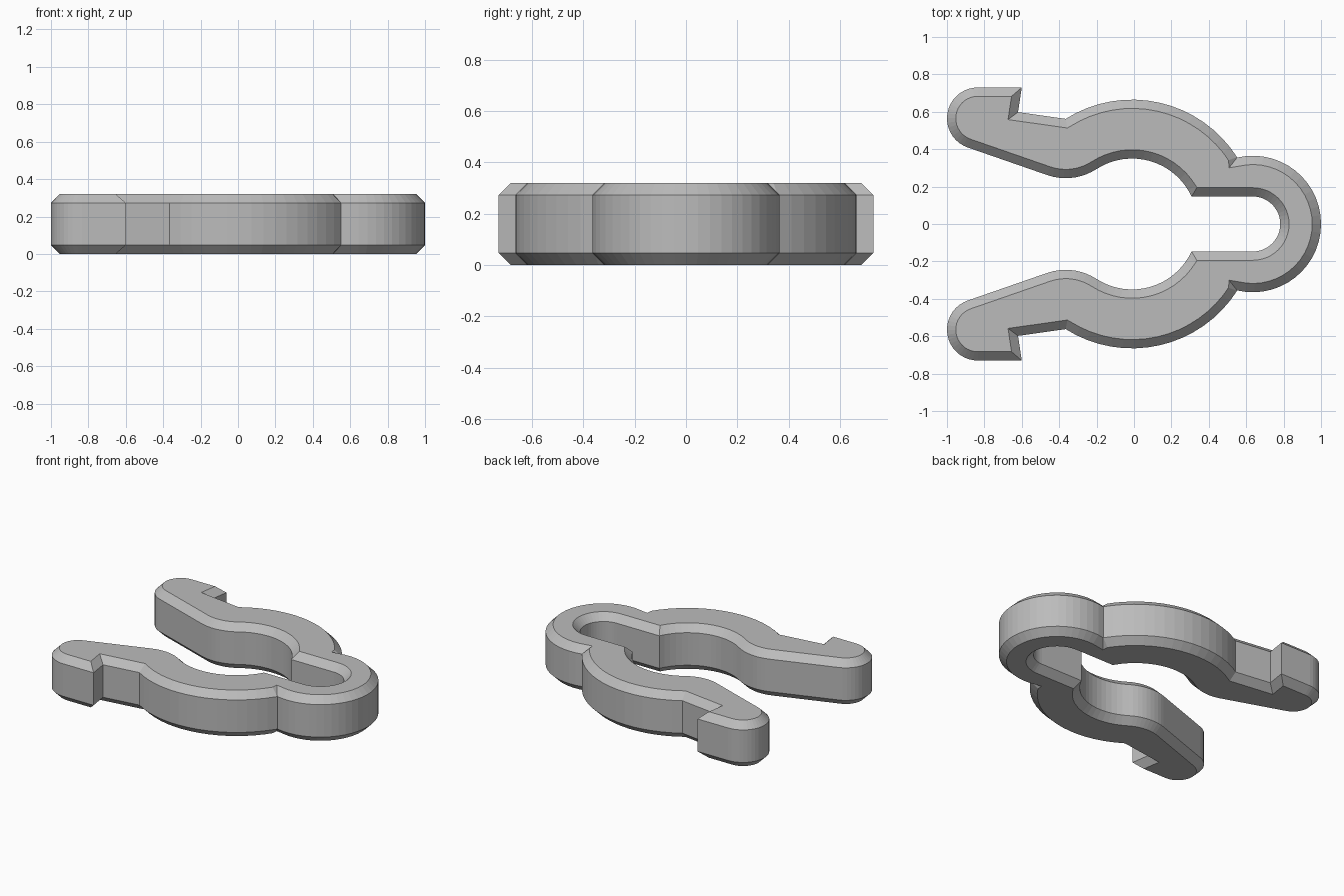
import bpy, bmesh
from math import sin, cos, radians
from mathutils import Vector

HEIGHT, CHAMFER = 0.32, 0.047
RING, BODY = (0.635, 0), (-0.01, 0)

old = bpy.data.objects.get("Cube")
if old:
    bpy.data.objects.remove(old, do_unlink=True)


def arc(center, radius, start, end, steps):
    """Points along an arc, angles in degrees."""
    angles = [radians(start + (end - start) * i / steps) for i in range(steps + 1)]
    return [Vector((center[0] + radius * cos(a), center[1] + radius * sin(a))) for a in angles]


def inset(points, distance):
    """Mitred inward offset of a counter-clockwise outline."""
    result = []
    for i, p in enumerate(points):
        before = (p - points[i - 1]).normalized()
        after = (points[(i + 1) % len(points)] - p).normalized()
        n1, n2 = Vector((-before.y, before.x)), Vector((-after.y, after.x))
        result.append(p + (n1 + n2) * distance / (1 + n1.dot(n2)))
    return result


# Back half of the outline, from the outer ring tip round to the slot end
half = arc(RING, 0.365, 0, 103.3, 14)                      # spring ring, outside
half += arc(BODY, 0.665, 32.5, 122.3, 16)                  # jaw, outside
half += [Vector((-0.62, 0.598)), Vector((-0.60, 0.73))]    # hook notch
half += arc((-0.835, 0.565), 0.165, 90, 250.9, 18)         # rounded tip
half += arc((-0.365, 0.547), 0.302, 250.9, 303, 9)         # jaw lip
half += arc(BODY, 0.35, 123, 24.8, 16)[1:]                 # jaw, inside
half += arc(RING, 0.147, 90, 0, 12)                        # slot end

# Mirror it to the front, sharing the two points on the centre line
outline = half + [Vector((p.x, -p.y)) for p in reversed(half[1:-1])]
small = inset(outline, CHAMFER)

# Stack four loops: chamfer, straight wall, chamfer
bm = bmesh.new()
layers = [(small, 0), (outline, CHAMFER), (outline, HEIGHT - CHAMFER), (small, HEIGHT)]
loops = [[bm.verts.new((p.x, p.y, z)) for p in pts] for pts, z in layers]
for low, high in zip(loops, loops[1:]):
    for i in range(len(low)):
        j = (i + 1) % len(low)
        bm.faces.new((low[i], low[j], high[j], high[i]))
bm.faces.new(loops[-1])
bm.faces.new(reversed(loops[0]))
mesh = bpy.data.meshes.new("spring_clip")
bm.to_mesh(mesh)
bm.free()

clip = bpy.data.objects.new("spring_clip", mesh)
bpy.context.collection.objects.link(clip)

# Plain grey plastic
grey = bpy.data.materials.new("grey_plastic")
grey.use_nodes = True
color = (0.5, 0.5, 0.5, 1)
grey.diffuse_color = color
grey.node_tree.nodes["Principled BSDF"].inputs["Base Color"].default_value = color
mesh.materials.append(grey)
